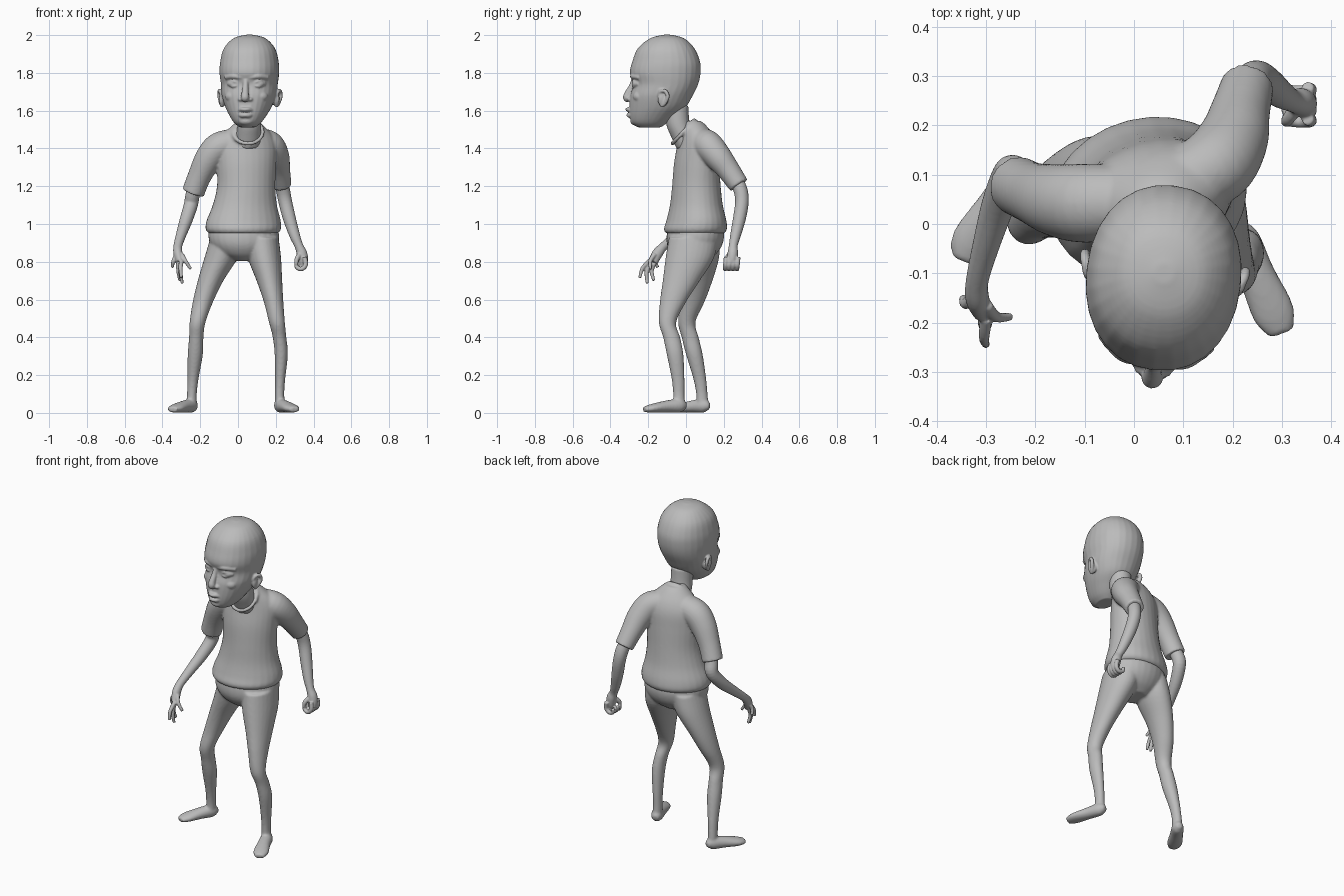
import bpy, bmesh, math
from mathutils import Vector, Matrix

clay = bpy.data.materials.new("clay_grey")
clay.diffuse_color = (0.5, 0.5, 0.5, 1)


def spline(pts, n=5):
    """Smooth curve through tuples of any length."""
    p = [pts[0]] + list(pts) + [pts[-1]]
    out = []
    for i in range(1, len(p) - 2):
        for k in range(n):
            t = k / n
            out.append([0.5 * (2 * b + (c - a) * t + (2 * a - 5 * b + 4 * c - d) * t * t
                               + (3 * b - a - 3 * c + d) * t ** 3)
                        for a, b, c, d in zip(*p[i - 1:i + 3])])
    return out + [list(pts[-1])]


def loft(bm, pts, flat=False, yaw=0.0, power=1.0, sides=28):
    """Closed skin over (x, y, z, rx, ry) rings, level or across the path."""
    rows = spline([q if len(q) == 5 else (*q, q[3]) for q in pts])
    pos = [Vector(r[:3]) for r in rows]
    last = len(pos) - 1
    tan = [(pos[min(i + 1, last)] - pos[max(i - 1, 0)]).normalized() for i in range(last + 1)]
    axes = [Vector((0, 0, 1)), Vector((1, 0, 0)), Vector((0, 1, 0))]
    ref = min(axes, key=lambda a: max(abs(t.dot(a)) for t in tan))
    rings = []
    for r, c, t in zip(rows, pos, tan):
        if flat:
            u = Vector((math.cos(yaw), math.sin(yaw), 0))
            v = Vector((-math.sin(yaw), math.cos(yaw), 0))
        else:
            u = t.cross(ref).normalized()
            v = u.cross(t)
        ring = []
        for k in range(sides):
            a = 2 * math.pi * k / sides
            ca, sa = math.cos(a), math.sin(a)
            ca = math.copysign(abs(ca) ** power, ca)
            sa = math.copysign(abs(sa) ** power, sa)
            ring.append(bm.verts.new(c + u * ca * max(r[3], .002) + v * sa * max(r[4], .002)))
        rings.append(ring)
    faces = [bm.faces.new(rings[0]), bm.faces.new(rings[-1])]
    for a, b in zip(rings, rings[1:]):
        for k in range(sides):
            j = (k + 1) % sides
            faces.append(bm.faces.new((a[k], a[j], b[j], b[k])))
    bmesh.ops.recalc_face_normals(bm, faces=faces)


def blob(bm, c, r, turn=0.0):
    m = Matrix.Translation(c) @ Matrix.Rotation(turn, 4, 'Z') @ Matrix.Diagonal((*r, 1))
    bmesh.ops.create_uvsphere(bm, u_segments=24, v_segments=16, radius=1, matrix=m)


def finish(bm, name, voxel, smooth):
    """Fuse the pieces into one smooth skin."""
    me = bpy.data.meshes.new(name)
    bm.to_mesh(me)
    bm.free()
    me.materials.append(clay)
    me.shade_smooth()
    ob = bpy.data.objects.new(name, me)
    bpy.context.collection.objects.link(ob)
    rm = ob.modifiers.new("fuse", 'REMESH')
    rm.mode = 'VOXEL'
    rm.voxel_size = voxel
    rm.use_smooth_shade = True
    sm = ob.modifiers.new("soften", 'SMOOTH')
    sm.factor = 0.5
    sm.iterations = smooth
    return ob


# Head, modelled facing -y around its own axis
bm = bmesh.new()
loft(bm, [(0, .01, 2.002, .02, .02), (0, .01, 1.983, .085, .09), (0, .005, 1.93, .135, .15),
          (0, .005, 1.86, .154, .18), (0, 0, 1.80, .157, .188), (0, .002, 1.74, .150, .173),
          (0, -.020, 1.68, .143, .166), (0, -.04, 1.62, .122, .150), (0, -.068, 1.57, .095, .120),
          (0, -.084, 1.535, .070, .094), (0, -.085, 1.512, .042, .062)], flat=True, power=.93)
# Nose
loft(bm, [(0, -.165, 1.77, .014), (0, -.178, 1.73, .015), (0, -.198, 1.69, .019),
          (0, -.203, 1.668, .022), (0, -.195, 1.65, .012)])
# Lips and chin
for z, y, h in ((1.606, -.196, .011), (1.576, -.191, .012)):
    loft(bm, [(-.048, y + .034, 1.590, .004), (-.022, y + .008, z, .013, h),
              (0, y, z, .016, h), (.022, y + .008, z, .013, h), (.048, y + .034, 1.590, .004)])
blob(bm, (0, -.160, 1.545), (.04, .026, .022))
for s in (-1, 1):
    blob(bm, (s * .024, -.180, 1.660), (.017, .020, .013))
    # Brow, eye lids, eyeball, cheek
    loft(bm, [(s * .020, -.170, 1.775, .010), (s * .065, -.164, 1.782, .014),
              (s * .115, -.125, 1.775, .010)])
    for dz in (-.013, .014):
        loft(bm, [(s * .036, -.162, 1.738, .005), (s * .068, -.163, 1.742 + dz, .007),
                  (s * .102, -.134, 1.742, .005)])
    blob(bm, (s * .068, -.142, 1.742), (.030, .026, .018))
    blob(bm, (s * .072, -.128, 1.675), (.042, .036, .032))
    # Ear with rim
    blob(bm, (s * .143, .004, 1.662), (.016, .028, .042), s * .35)
    loft(bm, [(s * .146, -.016, 1.672, .007), (s * .154, -.010, 1.700, .009),
              (s * .162, .018, 1.704, .010), (s * .164, .032, 1.675, .010),
              (s * .154, .016, 1.640, .010), (s * .144, -.006, 1.622, .009)], sides=14)
head = finish(bm, "head", .005, 3)
head.matrix_world = Matrix.Translation((.06, -.11, 0)) @ Matrix.Rotation(math.radians(-6.5), 4, 'Z')

# Neck
bm = bmesh.new()
loft(bm, [(.06, -.050, 1.63, .062), (.06, -.042, 1.53, .063), (.055, -.012, 1.46, .066),
          (.05, .02, 1.40, .07)], flat=True)
finish(bm, "neck", .007, 2)

# Shirt body
bm = bmesh.new()
loft(bm, [(.028, .048, .952, .188, .155), (.028, .050, .975, .202, .165), (.030, .055, 1.02, .198, .156),
          (.036, .055, 1.10, .172, .138), (.043, .055, 1.20, .156, .127), (.045, .056, 1.32, .160, .117),
          (.046, .060, 1.41, .162, .104), (.050, .055, 1.47, .135, .088), (.052, .040, 1.52, .085, .067),
          (.052, .032, 1.545, .055, .048)], flat=True, yaw=math.radians(14))
# Sleeves
loft(bm, [(-.02, .045, 1.43, .075), (-.10, .042, 1.405, .080), (-.155, .048, 1.345, .074),
          (-.205, .063, 1.25, .062), (-.238, .078, 1.165, .060)])
loft(bm, [(.10, .085, 1.44, .070), (.165, .118, 1.415, .078), (.200, .170, 1.355, .072),
          (.215, .225, 1.285, .061), (.230, .280, 1.205, .054)])
# Neckline
loft(bm, [(.053 + .078 * math.cos(a), -.014 + .058 * math.sin(a), 1.488 + .062 * math.sin(a), .011)
          for a in [2 * math.pi * k / 12 for k in range(13)]], sides=12)
finish(bm, "shirt", .007, 5)

# Legs: one list per side, hips first, then the foot
bm = bmesh.new()
loft(bm, [(.03, .05, 1.02, .17, .13), (.03, .05, .95, .188, .150), (.032, .046, .89, .178, .145),
          (.032, .043, .84, .135, .115), (.032, .042, .805, .06, .07)],
     flat=True, yaw=math.radians(10))
legs = [
    ([(.125, .04, .93, .09, .13), (.140, .020, .82, .088, .128), (.166, -.025, .70, .068, .098),
      (.188, -.068, .59, .052, .070), (.206, -.098, .48, .042, .046), (.220, -.076, .40, .036, .045),
      (.229, -.058, .31, .035, .044), (.223, -.042, .18, .027, .034), (.220, -.038, .10, .025, .030),
      (.222, -.036, .04, .028, .032)],
     [(.212, .000, .032, .016, .016), (.222, -.030, .038, .033, .036), (.248, -.100, .034, .037, .032),
      (.283, -.180, .024, .043, .023), (.300, -.222, .018, .026, .014)]),
    ([(-.055, .06, .93, .09, .12), (-.090, .065, .82, .088, .110), (-.145, .055, .70, .068, .085),
      (-.185, .035, .59, .054, .064), (-.214, .004, .48, .042, .046), (-.221, .022, .40, .038, .045),
      (-.226, .044, .31, .040, .044), (-.238, .073, .18, .029, .034), (-.244, .084, .10, .026, .030),
      (-.245, .088, .04, .028, .032)],
     [(-.232, .125, .032, .016, .016), (-.244, .095, .038, .033, .036), (-.283, .035, .034, .037, .032),
      (-.328, -.035, .024, .043, .023), (-.346, -.075, .018, .026, .014)])]
for leg, foot in legs:
    loft(bm, leg, flat=True)
    loft(bm, foot)
finish(bm, "legs", .007, 4)

# Right arm and open hand
bm = bmesh.new()
loft(bm, [(-.205, .065, 1.25, .038), (-.238, .092, 1.16, .038), (-.250, .100, 1.10, .037),
          (-.275, .040, 1.02, .034), (-.302, -.050, .94, .027), (-.318, -.115, .885, .023),
          (-.318, -.150, .845, .028, .024), (-.308, -.175, .800, .026, .020)])
for tip, base in (((-.300, -.245, .715), (-.300, -.192, .805)), ((-.295, -.205, .685), (-.305, -.188, .79)),
                  ((-.308, -.170, .700), (-.315, -.170, .79)), ((-.348, -.150, .770), (-.328, -.150, .83)),
                  ((-.250, -.188, .762), (-.300, -.165, .84))):
    a, b = Vector(base), Vector(tip)
    m = (a + b) / 2 + Vector((-.004, -.012, .004))
    loft(bm, [(*a, .013), (*m, .011), (*b, .008)], sides=12)
finish(bm, "right_arm", .004, 2)

# Left arm and closed fist
bm = bmesh.new()
loft(bm, [(.215, .245, 1.27, .036), (.236, .285, 1.19, .037), (.250, .296, 1.12, .036),
          (.272, .283, 1.03, .034), (.300, .262, .94, .028), (.322, .250, .885, .023),
          (.338, .248, .845, .028), (.345, .243, .800, .026), (.340, .240, .770, .014)])
for k in range(4):
    y = .213 + .021 * k
    loft(bm, [(.352, y, .825, .013), (.358, y - .004, .785, .013), (.338, y - .006, .762, .012),
              (.312, y - .004, .770, .011), (.308, y, .795, .009)], sides=12)
loft(bm, [(.328, .235, .84, .014), (.312, .212, .815, .013), (.308, .206, .785, .009)], sides=12)
finish(bm, "left_arm", .004, 2)
